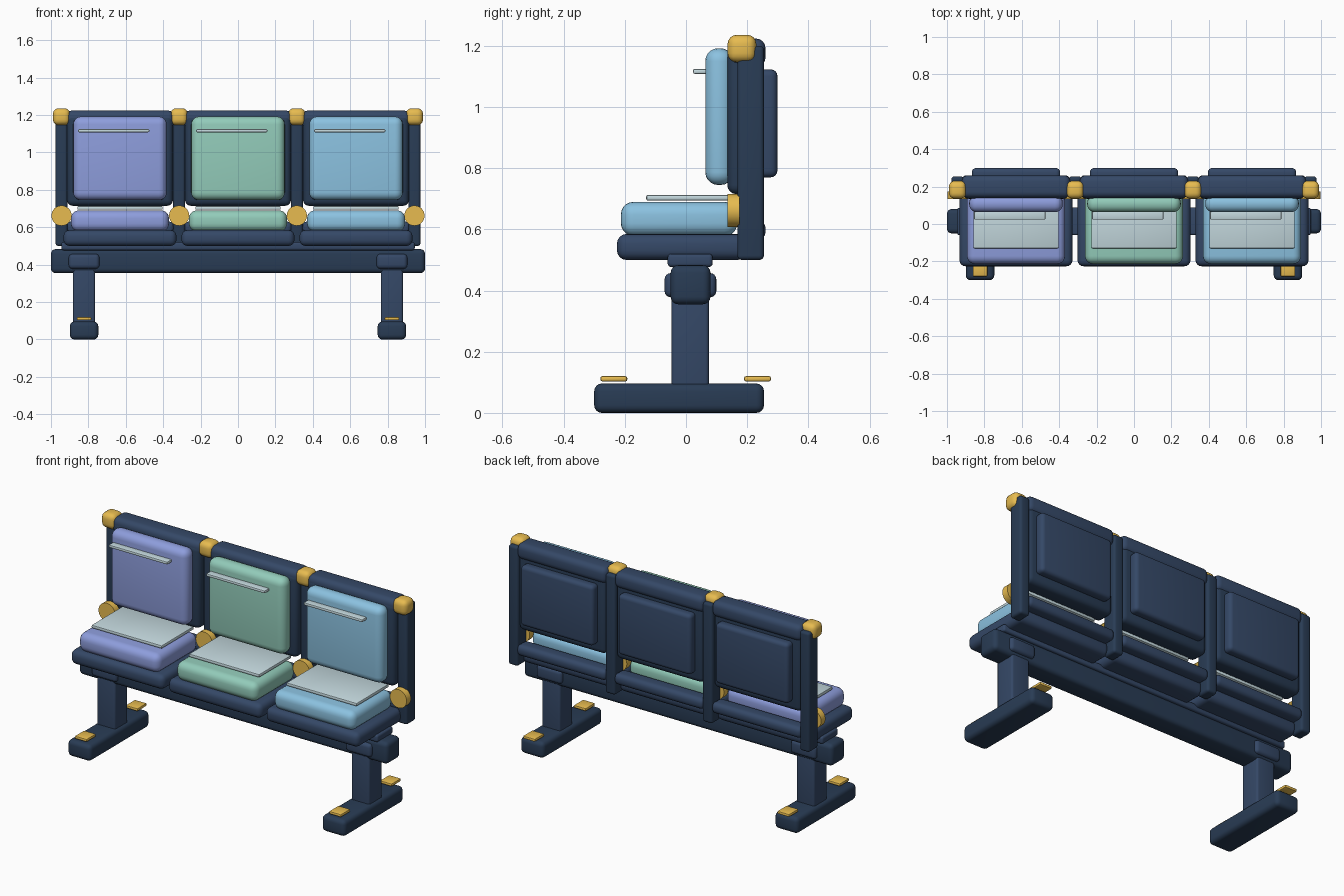
import bpy, bmesh, math

if "Cube" in bpy.data.objects:
    bpy.data.objects.remove(bpy.data.objects["Cube"])


def material(name, rgb):
    m = bpy.data.materials.new(name)
    m.diffuse_color = (*rgb, 1)
    m.use_nodes = True
    m.node_tree.nodes["Principled BSDF"].inputs["Base Color"].default_value = m.diffuse_color
    return m


NAVY = material("navy", (0.022, 0.045, 0.09))
SLATE = material("slate", (0.035, 0.065, 0.135))
GOLD = material("gold", (0.80, 0.50, 0.08))
PALE = material("pale_trim", (0.56, 0.70, 0.74))
FABRIC = [material("lavender", (0.27, 0.34, 0.72)),
          material("mint", (0.29, 0.60, 0.49)),
          material("sky_blue", (0.26, 0.54, 0.75))]


def finish(name, bm, mat):
    me = bpy.data.meshes.new(name)
    bm.to_mesh(me)
    bm.free()
    me.materials.append(mat)
    ob = bpy.data.objects.new(name, me)
    bpy.context.collection.objects.link(ob)
    bpy.ops.object.select_all(action='DESELECT')
    ob.select_set(True)
    bpy.context.view_layer.objects.active = ob
    bpy.ops.object.shade_smooth_by_angle(angle=math.radians(35))
    return ob


def box(name, x, y, z, mat, r=0.02, segments=4):
    """Rounded box from (min, max) ranges."""
    bm = bmesh.new()
    bmesh.ops.create_cube(bm, size=1)
    for v in bm.verts:
        for i, (lo, hi) in enumerate((x, y, z)):
            v.co[i] = lo if v.co[i] < 0 else hi
    bmesh.ops.bevel(bm, geom=bm.edges[:], offset=r, offset_type='OFFSET',
                    segments=segments, profile=0.5, affect='EDGES',
                    clamp_overlap=True)
    return finish(name, bm, mat)


def span(c, half):
    return (c - half, c + half)


def disc(name, x, y, z, radius, mat):
    """Disc facing the front."""
    bm = bmesh.new()
    bmesh.ops.create_cone(bm, cap_ends=True, segments=32, radius1=radius,
                          radius2=radius, depth=y[1] - y[0])
    for v in bm.verts:
        a, b, c = v.co
        v.co = (x + a, (y[0] + y[1]) / 2 - c, z + b)
    return finish(name, bm, mat)


# Main beam and the rail the seats sit on
box("beam", (-1, 1), (-0.05, 0.08), (0.355, 0.483), NAVY, 0.025)
box("seat_mount_rail", (-0.945, 0.945), (-0.06, 0.087), (0.477, 0.52), SLATE, 0.012)

# Legs
for s, side in ((-1, "left"), (1, "right")):
    c = s * 0.823
    box(side + "_leg_post", span(c, 0.059), (-0.047, 0.075), (0.07, 0.40), SLATE, 0.012)
    box(side + "_leg_collar", span(c, 0.082), (-0.07, 0.099), (0.378, 0.457), SLATE, 0.02)
    box(side + "_foot", span(c, 0.076), (-0.30, 0.255), (0, 0.096), NAVY, 0.025)
    for y, end in ((-0.236, "front"), (0.234, "rear")):
        box(f"{side}_{end}_foot_pad", span(c, 0.039), span(y, 0.044),
            (0.103, 0.12), GOLD, 0.006, 2)

# Seats
for i, fabric in enumerate(FABRIC):
    c = (i - 1) * 0.631
    n = f"seat_{i + 1}_"
    box(n + "base", span(c, 0.302), (-0.226, 0.20), (0.50, 0.585), SLATE, 0.032)
    box(n + "cushion", span(c, 0.262), (-0.213, 0.168), (0.578, 0.69), fabric, 0.042, 5)
    box(n + "cushion_panel", span(c, 0.228), (-0.13, 0.17), (0.694, 0.713), PALE, 0.006, 2)
    box(n + "back_shell", span(c, 0.283), (0.135, 0.25), (0.715, 1.20), NAVY, 0.03)
    box(n + "back_cover", span(c, 0.236), (0.235, 0.299), (0.77, 1.123), SLATE, 0.022)
    box(n + "back_cushion", span(c, 0.25), (0.063, 0.155), (0.745, 1.192), fabric, 0.042, 5)
    box(n + "back_stitch_bar", (c - 0.224, c + 0.157), (0.023, 0.075),
        (1.108, 1.125), PALE, 0.006, 2)
    box(n + "top_rail", span(c, 0.29), (0.14, 0.26), (1.13, 1.224), SLATE, 0.032)
    box(n + "lower_rail", span(c, 0.29), (0.17, 0.26), (0.565, 0.63), SLATE, 0.026)

# Upright posts with caps and front hubs
for i in range(4):
    c = (i - 1.5) * 0.629
    n = f"upright_{i + 1}_"
    box(n + "post", span(c, 0.032), (0.168, 0.255), (0.50, 1.20), NAVY, 0.015)
    box(n + "cap", span(c, 0.046), (0.136, 0.23), (1.146, 1.236), GOLD, 0.03)
    disc(n + "hub", c, (0.135, 0.175), 0.662, 0.054, GOLD)
